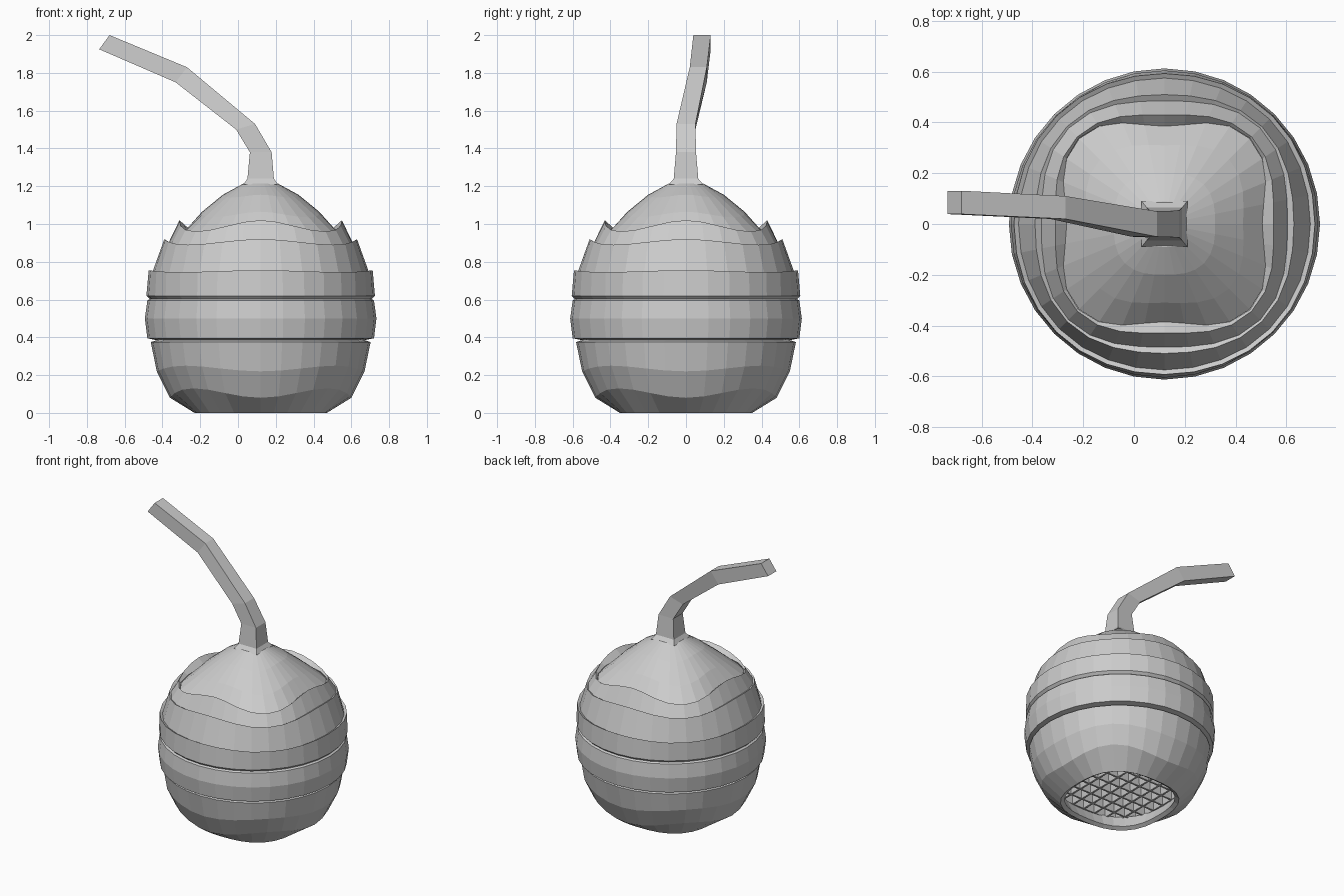
import bpy, bmesh, math

if "Cube" in bpy.data.objects:
    bpy.data.objects.remove(bpy.data.objects["Cube"])

CX = 0.12      # body axis in x
SEG = 32


def finish(name, bm):
    bmesh.ops.recalc_face_normals(bm, faces=bm.faces)
    mesh = bpy.data.meshes.new(name)
    bm.to_mesh(mesh)
    bm.free()
    ob = bpy.data.objects.new(name, mesh)
    bpy.context.collection.objects.link(ob)
    return ob


def bridge(bm, loops):
    for a, b in zip(loops, loops[1:]):
        n = len(a)
        for i in range(n):
            j = (i + 1) % n
            bm.faces.new((a[i], a[j], b[j], b[i]))


def layer(name, rings, cap=None):
    """Loft rings (radius, z, corner bulge, corner drop) into a rounded-square shell."""
    bm = bmesh.new()
    loops = []
    for r, z, bulge, drop in rings:
        loop = []
        for i in range(SEG):
            t = 2 * math.pi * i / SEG
            c = (1 - math.cos(4 * t)) / 2
            k = r * (1 + bulge * c)
            loop.append(bm.verts.new((CX + k * math.cos(t), k * math.sin(t), z - drop * c)))
        loops.append(loop)
    bridge(bm, loops)
    if cap is not None:
        tip = bm.verts.new((CX, 0, cap))
        for i in range(SEG):
            bm.faces.new((loops[-1][i], loops[-1][(i + 1) % SEG], tip))
    return finish(name, bm)


# Overlapping shells, bottom to top
layer("lower_shell", [(.37, .11, .08, 0), (.325, .015, .09, 0), (.35, 0, .09, 0),
                      (.48, .08, .05, -.05), (.55, .22, .02, -.03),
                      (.582, .375, 0, 0), (.55, .385, 0, 0)])
layer("middle_band", [(.55, .385, 0, 0), (.60, .395, 0, 0), (.613, .50, 0, 0),
                      (.60, .595, 0, 0), (.585, .605, 0, 0)])
layer("upper_band", [(.585, .60, 0, 0), (.605, .62, 0, 0), (.593, .755, .015, .01),
                     (.575, .745, .015, .01)])
layer("shoulder_shell", [(.575, .74, .02, .01), (.51, .92, .065, .03),
                         (.485, .905, .10, .02)])
layer("collar_shell", [(.488, .90, .095, .015), (.43, 1.02, .13, .06),
                       (.385, .98, .24, .03)])
layer("dome", [(.39, .975, .22, .03), (.31, 1.065, .16, .03), (.20, 1.155, .10, .015),
               (.09, 1.215, .08, 0)], cap=1.225)

# Recessed cell lattice in the bottom opening
bm = bmesh.new()
bmesh.ops.create_grid(bm, x_segments=10, y_segments=10, size=.45)
out = [f for f in bm.faces if f.calc_center_median().length > .43]
bmesh.ops.delete(bm, geom=out, context='FACES')
cells = bm.faces[:]
bmesh.ops.inset_individual(bm, faces=cells, thickness=.009, depth=0)
bmesh.ops.inset_individual(bm, faces=cells, thickness=.02, depth=.06)
bmesh.ops.translate(bm, verts=bm.verts, vec=(CX, 0, .10))
finish("cell_lattice", bm)

# Bent square stem: (x, z) of lower and upper side, centre y, half depth
sections = [((.03, 1.21), (.21, 1.21), 0, .09),
            ((.05, 1.24), (.19, 1.24), 0, .065),
            ((.063, 1.38), (.178, 1.38), 0, .053),
            ((-.01, 1.50), (.09, 1.53), 0, .05),
            ((-.33, 1.75), (-.27, 1.83), .065, .045),
            ((-.735, 1.925), (-.68, 2.0), .085, .046)]
bm = bmesh.new()
loops = []
for (x0, z0), (x1, z1), y, h in sections:
    loops.append([bm.verts.new(p) for p in ((x0, y - h, z0), (x1, y - h, z1),
                                            (x1, y + h, z1), (x0, y + h, z0))])
bridge(bm, loops)
bm.faces.new(loops[0])
bm.faces.new(loops[-1])
finish("stem", bm)
